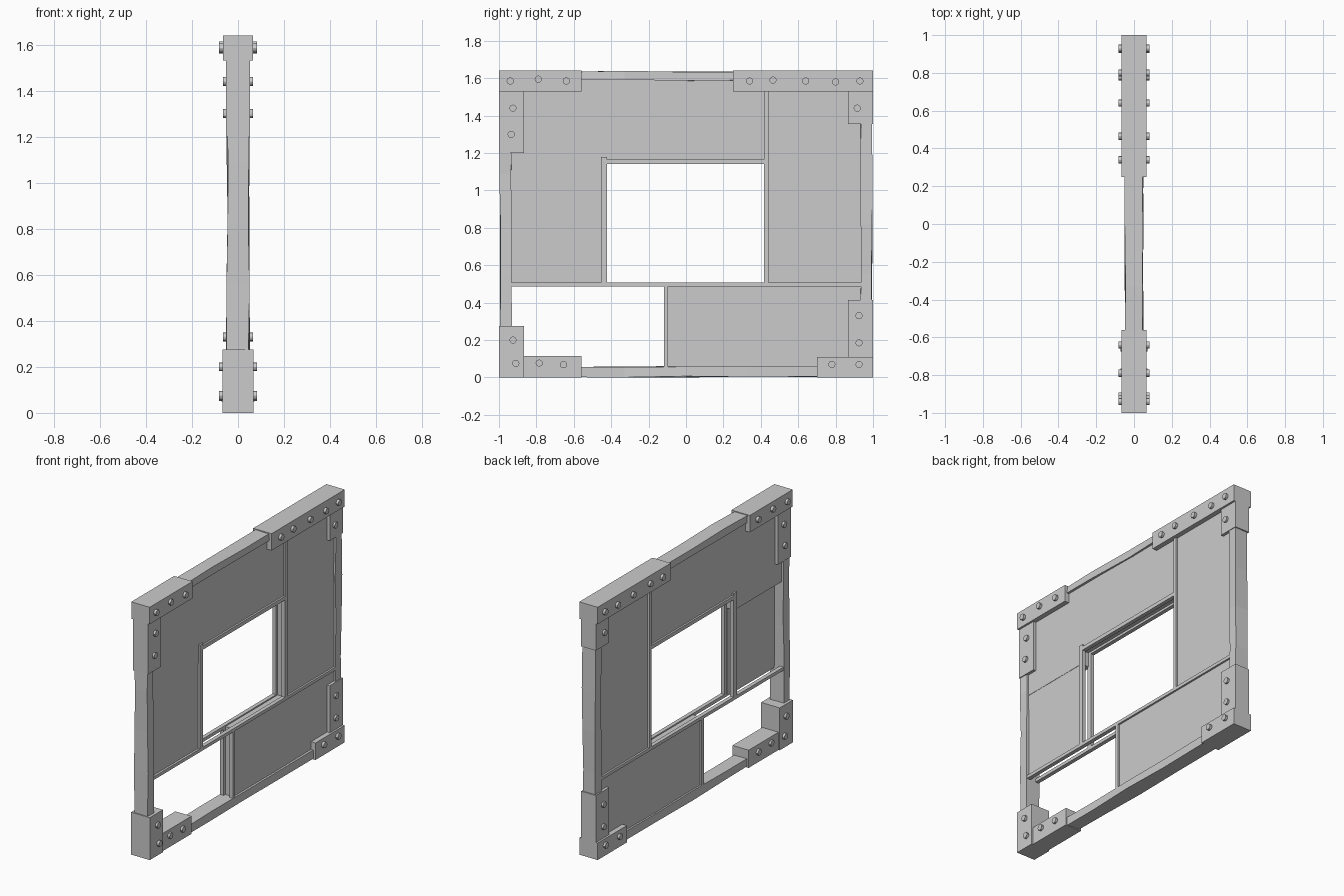
import bpy, bmesh, math, random
from mathutils import Matrix, Vector

random.seed(4)
if "Cube" in bpy.data.objects:
    bpy.data.objects.remove(bpy.data.objects["Cube"], do_unlink=True)

grey = bpy.data.materials.new("plain grey")
grey.use_nodes = True
colour = (0.6, 0.6, 0.6, 1)
grey.diffuse_color = colour
grey.node_tree.nodes["Principled BSDF"].inputs["Base Color"].default_value = colour


def finish(name, bm):
    mesh = bpy.data.meshes.new(name)
    bm.to_mesh(mesh)
    bm.free()
    mesh.materials.append(grey)
    obj = bpy.data.objects.new(name, mesh)
    bpy.context.collection.objects.link(obj)
    return obj


def add_box(bm, x0, x1, y0, y1, z0, z1):
    size = Vector((x1 - x0, y1 - y0, z1 - z0))
    centre = Vector((x0 + x1, y0 + y1, z0 + z1)) / 2
    bmesh.ops.create_cube(bm, size=1, matrix=Matrix.Translation(centre) @ Matrix.Diagonal((*size, 1)))


def box(name, half, y0, y1, z0, z1):
    bm = bmesh.new()
    add_box(bm, -half, half, y0, y1, z0, z1)
    return finish(name, bm)


# Rough-hewn beam: a box cut along its length with uneven sides
def beam(name, y0, y1, z0, z1, wobble=0.004):
    bm = bmesh.new()
    add_box(bm, -0.047, 0.047, y0, y1, z0, z1)
    axis = 1 if y1 - y0 > z1 - z0 else 2
    long_edges = [e for e in bm.edges if abs(e.verts[0].co[axis] - e.verts[1].co[axis]) > 0.5]
    bmesh.ops.subdivide_edges(bm, edges=long_edges, cuts=5)
    for v in bm.verts:
        v.co.x += random.uniform(-wobble, wobble)
        if abs(v.co[axis]) < 0.9 or axis == 2:
            side = 3 - axis
            limit = (-1, 1) if side == 1 else (0, 1.64)
            moved = v.co[side] + random.uniform(-wobble, wobble)
            v.co[side] = min(max(moved, limit[0]), limit[1])
    return finish(name, bm)


# Outer frame
beam("lower_beam", -0.99, 0.99, 0.004, 0.058)
beam("upper_beam", -0.99, 0.99, 1.588, 1.636)
beam("front_post", -0.995, -0.932, 0.02, 1.62)
beam("rear_post", 0.934, 0.995, 0.02, 1.62)

# Corner brackets: half thickness, y range, z range
brackets = {
    "upper_front_bracket": (0.066, -1, -0.56, 1.53, 1.64),
    "upper_rear_bracket": (0.066, 0.25, 1, 1.53, 1.64),
    "lower_front_bracket": (0.058, -0.87, -0.56, 0, 0.115),
    "lower_rear_bracket": (0.066, 0.7, 1, 0, 0.11),
    "front_post_upper_strap": (0.053, -1, -0.865, 1.2, 1.53),
    "front_post_lower_strap": (0.067, -1, -0.865, 0, 0.275),
    "rear_post_upper_strap": (0.053, 0.865, 1, 1.355, 1.53),
    "rear_post_lower_strap": (0.053, 0.865, 1, 0.11, 0.415),
}
for name, dims in brackets.items():
    box(name, *dims)

# Wall panels
box("upper_panel", 0.034, -0.94, 0.43, 1.155, 1.6)
box("upper_panel_drop", 0.034, -0.94, -0.445, 1.06, 1.155)
box("rear_panel", 0.034, 0.435, 0.94, 0.5, 1.6)
box("lower_panel", 0.034, -0.1, 0.94, 0.05, 0.5)
bm = bmesh.new()
add_box(bm, 0.018, 0.032, -0.94, -0.445, 0.5, 1.065)
finish("front_panel", bm)


# Paired trim rails, one on each face of the wall
def rail_pair(name, y0, y1, z0, z1):
    bm = bmesh.new()
    for x0, x1 in ((0.02, 0.046), (-0.046, -0.02)):
        add_box(bm, x0, x1, y0, y1, z0, z1)
    return finish(name, bm)


rail_pair("middle_rails", -0.94, 0.94, 0.487, 0.508)
rail_pair("window_top_rails", -0.425, 0.42, 1.14, 1.165)
rail_pair("window_front_rails", -0.455, -0.422, 0.508, 1.18)
rail_pair("window_rear_rails", 0.418, 0.442, 0.508, 1.59)
rail_pair("lower_panel_rails", -0.118, -0.095, 0.055, 0.487)

# Bolts through the brackets, grouped by reach
bolt_groups = {
    0.082: [(-0.94, 1.585), (-0.79, 1.595), (-0.64, 1.585), (0.34, 1.585), (0.465, 1.59),
            (0.64, 1.585), (0.8, 1.58), (0.93, 1.585), (-0.91, 0.075), (-0.925, 0.2),
            (0.78, 0.07), (0.925, 0.07)],
    0.072: [(-0.785, 0.077), (-0.655, 0.068)],
    0.066: [(-0.925, 1.44), (-0.935, 1.3), (0.915, 1.44), (0.925, 0.33), (0.925, 0.185)],
}
bm = bmesh.new()
for reach, spots in bolt_groups.items():
    for y, z in spots:
        place = Matrix.Translation((0, y, z)) @ Matrix.Rotation(math.pi / 2, 4, "Y")
        bmesh.ops.create_cone(bm, cap_ends=True, segments=12, radius1=0.019, radius2=0.019,
                              depth=2 * reach, matrix=place)
bolts = finish("bolts", bm)
bpy.ops.object.select_all(action="DESELECT")
bolts.select_set(True)
bpy.context.view_layer.objects.active = bolts
bpy.ops.object.shade_smooth_by_angle()
